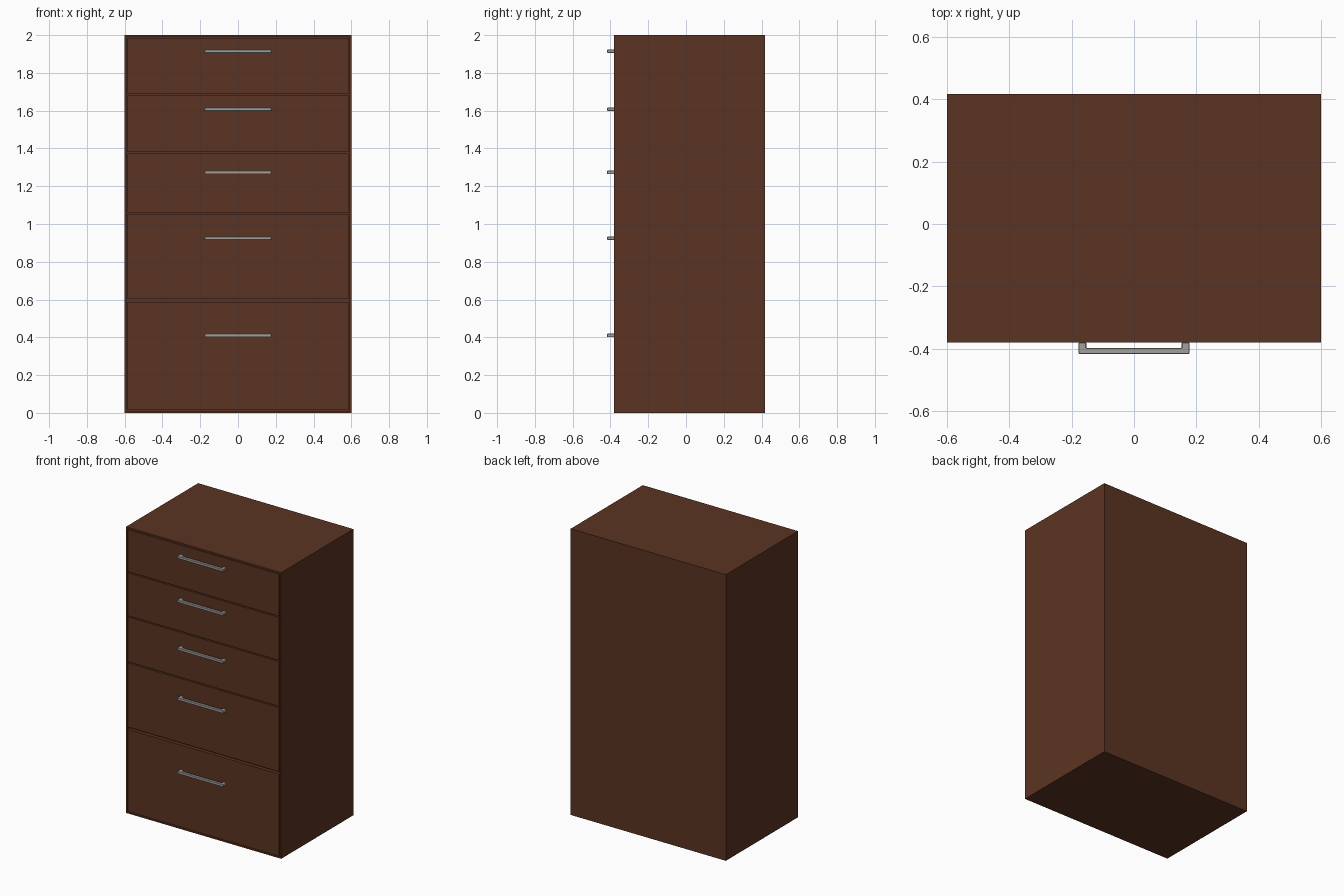
import bpy, bmesh
from mathutils import Vector

if "Cube" in bpy.data.objects:
    bpy.data.objects.remove(bpy.data.objects["Cube"])

W, H = 0.6, 2.0             # half width, height
Y0, Y1 = -0.38, 0.417       # cabinet front and back
PANEL, GAP, DEPTH = 0.011, 0.004, 0.025


def material(name, rgb):
    m = bpy.data.materials.new(name)
    m.diffuse_color = (*rgb, 1)
    m.use_nodes = True
    m.node_tree.nodes["Principled BSDF"].inputs["Base Color"].default_value = m.diffuse_color
    return m


wood = material("dark brown wood", (0.105, 0.034, 0.016))
steel = material("brushed grey metal", (0.36, 0.35, 0.33))


def finish(bm, name, mat):
    bmesh.ops.recalc_face_normals(bm, faces=bm.faces)
    me = bpy.data.meshes.new(name)
    bm.to_mesh(me)
    bm.free()
    ob = bpy.data.objects.new(name, me)
    me.materials.append(mat)
    bpy.context.collection.objects.link(ob)
    return ob


def add_box(bm, lo, hi):
    lo, hi = Vector(lo), Vector(hi)
    verts = bmesh.ops.create_cube(bm, size=1)["verts"]
    for v in verts:
        v.co = (lo + hi) / 2 + v.co * (hi - lo)
    return verts


# Cabinet body: block whose front is inset and pushed in to hold the drawers
bm = bmesh.new()
add_box(bm, (-W, Y0, 0), (W, Y1, H))
front = min(bm.faces, key=lambda f: f.calc_center_median().y)
bmesh.ops.inset_region(bm, faces=[front], thickness=PANEL, use_even_offset=True)
for v in front.verts:
    v.co.y += 0
new = bmesh.ops.extrude_discrete_faces(bm, faces=[front])["faces"][0]
for v in new.verts:
    v.co.y += DEPTH
finish(bm, "cabinet_body", wood)

# Drawer fronts: (bottom, top, handle height)
drawers = [
    (PANEL + GAP, 0.588, 0.41),
    (0.604, 1.052, 0.924),
    (1.060, 1.374, 1.273),
    (1.382, 1.682, 1.607),
    (1.690, H - PANEL - GAP, 1.914),
]
X = W - PANEL - GAP
for i, (z0, z1, hz) in enumerate(drawers, 1):
    bm = bmesh.new()
    add_box(bm, (-X, Y0, z0), (X, Y0 + DEPTH, z1))
    finish(bm, f"drawer_front_{i}", wood)

    # Bar handle: U-shaped square bar, softened edges
    bm = bmesh.new()
    outline = [(-0.178, Y0), (-0.178, -0.417), (0.178, -0.417), (0.178, Y0),
               (0.153, Y0), (0.153, -0.397), (-0.153, -0.397), (-0.153, Y0)]
    face = bm.faces.new([bm.verts.new((x, y, hz - 0.009)) for x, y in outline])
    ext = bmesh.ops.extrude_face_region(bm, geom=[face])["geom"]
    for v in ext:
        if isinstance(v, bmesh.types.BMVert):
            v.co.z += 0.018
    handle = finish(bm, f"drawer_handle_{i}", steel)
    bevel = handle.modifiers.new("soft edges", "BEVEL")
    bevel.width, bevel.segments = 0.002, 1
